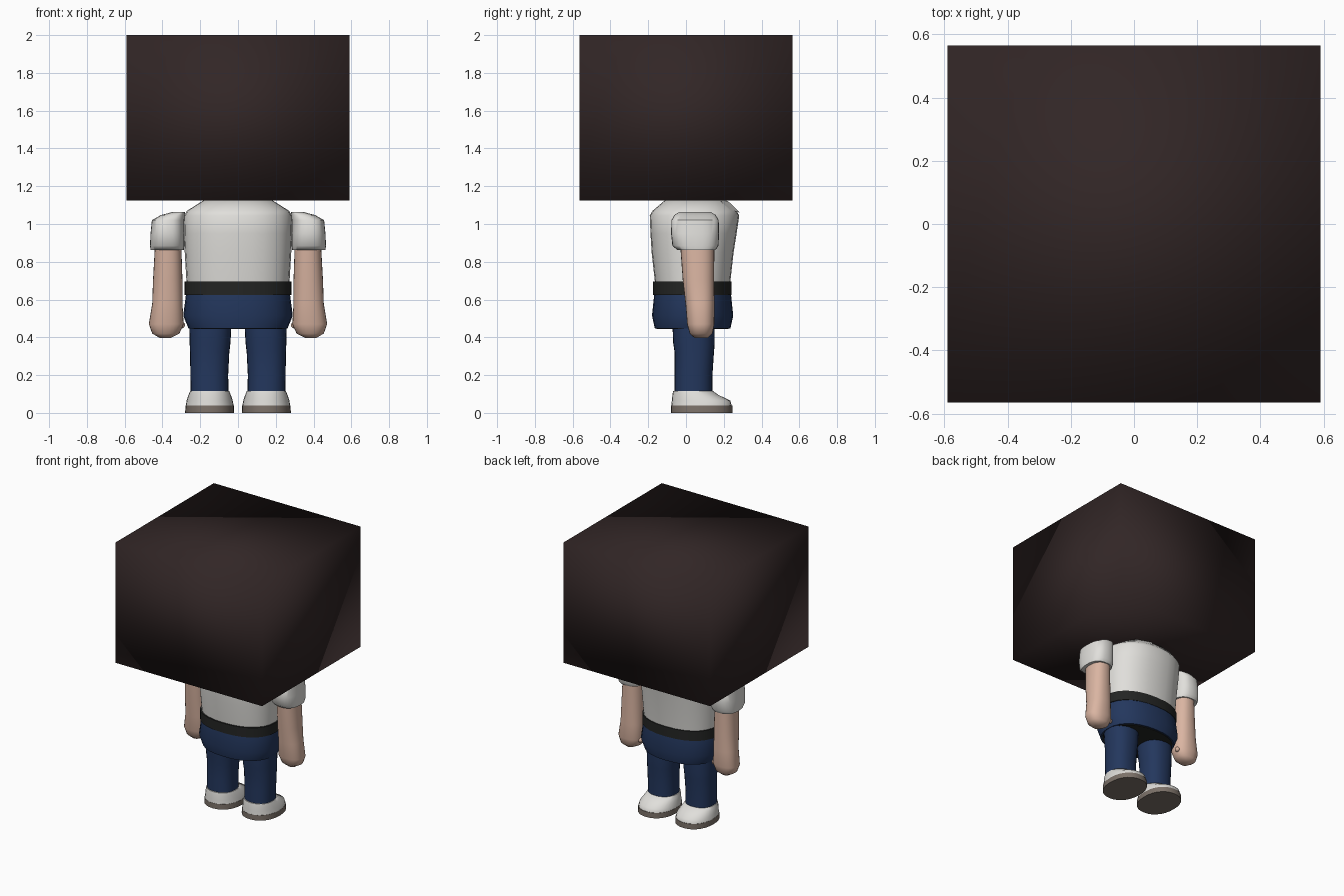
import bpy, bmesh, math
from mathutils import Vector

cube = bpy.data.objects.get("Cube")
if cube:
    bpy.data.objects.remove(cube, do_unlink=True)


def material(name, r, g, b):
    m = bpy.data.materials.new(name)
    m.use_nodes = True
    m.diffuse_color = (r, g, b, 1)
    m.node_tree.nodes["Principled BSDF"].inputs["Base Color"].default_value = (r, g, b, 1)
    return m


dark_brown = material("dark brown", 0.031, 0.019, 0.019)
white = material("off white", 0.75, 0.74, 0.71)
skin = material("skin", 0.70, 0.46, 0.36)
navy = material("navy blue", 0.017, 0.038, 0.11)
black = material("belt black", 0.017, 0.018, 0.017)
taupe = material("sole taupe", 0.20, 0.165, 0.14)


def finish(name, bm, mat, angle=40):
    bmesh.ops.recalc_face_normals(bm, faces=bm.faces)
    mesh = bpy.data.meshes.new(name)
    bm.to_mesh(mesh)
    bm.free()
    mesh.materials.append(mat)
    ob = bpy.data.objects.new(name, mesh)
    bpy.context.collection.objects.link(ob)
    bpy.ops.object.select_all(action='DESELECT')
    ob.select_set(True)
    bpy.context.view_layer.objects.active = ob
    bpy.ops.object.shade_smooth_by_angle(angle=math.radians(angle))
    return ob


def loft(name, rings, mat, side=1, power=2.3, n=28, angle=40):
    """Rings are (z, centre x, centre y, radius x, radius y)."""
    bm = bmesh.new()
    loops = []
    for z, cx, cy, rx, ry in rings:
        loop = []
        for i in range(n):
            a = math.tau * i / n
            c, s = math.cos(a), math.sin(a)
            x = cx + rx * math.copysign(abs(c) ** (2 / power), c)
            y = cy + ry * math.copysign(abs(s) ** (2 / power), s)
            loop.append(bm.verts.new((side * x, y, z)))
        loops.append(loop)
    for low, high in zip(loops, loops[1:]):
        for i in range(n):
            j = (i + 1) % n
            bm.faces.new((low[i], low[j], high[j], high[i]))
    bm.faces.new(loops[0])
    bm.faces.new(loops[-1])
    return finish(name, bm, mat, angle)


# Large box over the head, with soft corner shading
bm = bmesh.new()
bmesh.ops.create_cube(bm, size=1)
for v in bm.verts:
    v.co = Vector((v.co.x * 1.18, v.co.y * 1.13, v.co.z * 0.875 + 1.5625))
finish("head_box", bm, dark_brown, 180)

# Shirt, belt and hips
loft("shirt", [(0.68, 0, 0.035, 0.272, 0.198), (0.85, 0, 0.035, 0.282, 0.217),
               (0.95, 0, 0.04, 0.286, 0.228), (1.045, 0, 0.045, 0.285, 0.237),
               (1.07, 0, 0.045, 0.27, 0.222), (1.127, 0, 0.05, 0.18, 0.16)], white, angle=50)
loft("belt", [(0.625, 0, 0.033, 0.283, 0.208), (0.695, 0, 0.033, 0.283, 0.208)], black)
loft("hips", [(0.447, 0, 0.035, 0.262, 0.2), (0.515, 0, 0.035, 0.29, 0.215),
              (0.63, 0, 0.035, 0.275, 0.203)], navy)
loft("hips_underside", [(0.443, 0, 0.035, 0.25, 0.19), (0.45, 0, 0.035, 0.25, 0.19)], black)

for side, label in ((1, "left"), (-1, "right")):
    # Leg
    loft(label + "_leg", [(0.09, 0.15, 0.04, 0.1, 0.1), (0.2, 0.152, 0.04, 0.1, 0.1),
                          (0.32, 0.15, 0.044, 0.104, 0.104), (0.37, 0.148, 0.042, 0.108, 0.11),
                          (0.48, 0.146, 0.04, 0.112, 0.112)], navy, side)
    # Shoe
    loft(label + "_sole", [(0, 0.15, 0.083, 0.13, 0.163), (0.038, 0.15, 0.083, 0.128, 0.162)],
         taupe, side, 2.2)
    loft(label + "_shoe", [(0.036, 0.15, 0.082, 0.127, 0.16), (0.065, 0.15, 0.08, 0.122, 0.155),
                           (0.095, 0.15, 0.05, 0.112, 0.122), (0.115, 0.15, 0.038, 0.104, 0.106)],
         white, side, 2.2, angle=55)
    # Sleeve
    loft(label + "_sleeve", [(0.863, 0.375, 0.055, 0.088, 0.102), (0.885, 0.375, 0.05, 0.091, 0.122),
                             (0.95, 0.374, 0.048, 0.089, 0.127), (1.02, 0.37, 0.048, 0.086, 0.125),
                             (1.047, 0.345, 0.048, 0.064, 0.11), (1.063, 0.315, 0.048, 0.034, 0.085)],
         white, side, 2.6, angle=50)
    # Arm and hand
    loft(label + "_arm", [(0.397, 0.385, 0.08, 0.03, 0.035), (0.42, 0.382, 0.08, 0.072, 0.06),
                          (0.47, 0.38, 0.078, 0.092, 0.072), (0.58, 0.374, 0.074, 0.08, 0.077),
                          (0.7, 0.372, 0.066, 0.078, 0.083), (0.88, 0.37, 0.06, 0.07, 0.09)],
         skin, side, angle=60)
    # Thumb
    bm = bmesh.new()
    bmesh.ops.create_icosphere(bm, subdivisions=2, radius=0.018)
    bmesh.ops.translate(bm, verts=bm.verts, vec=(side * 0.298, 0.1, 0.465))
    finish(label + "_thumb", bm, skin, 60)
    # Collar flap on the chest
    bm = bmesh.new()
    outline = [(0.03, 0.222, 1.122), (0.15, 0.18, 1.122), (0.15, 0.235, 1.075), (0.07, 0.285, 1.06)]
    flap = bm.faces.new([bm.verts.new((side * x, y, z)) for x, y, z in outline])
    bmesh.ops.solidify(bm, geom=[flap], thickness=0.012)
    finish(label + "_collar", bm, white, 30)
